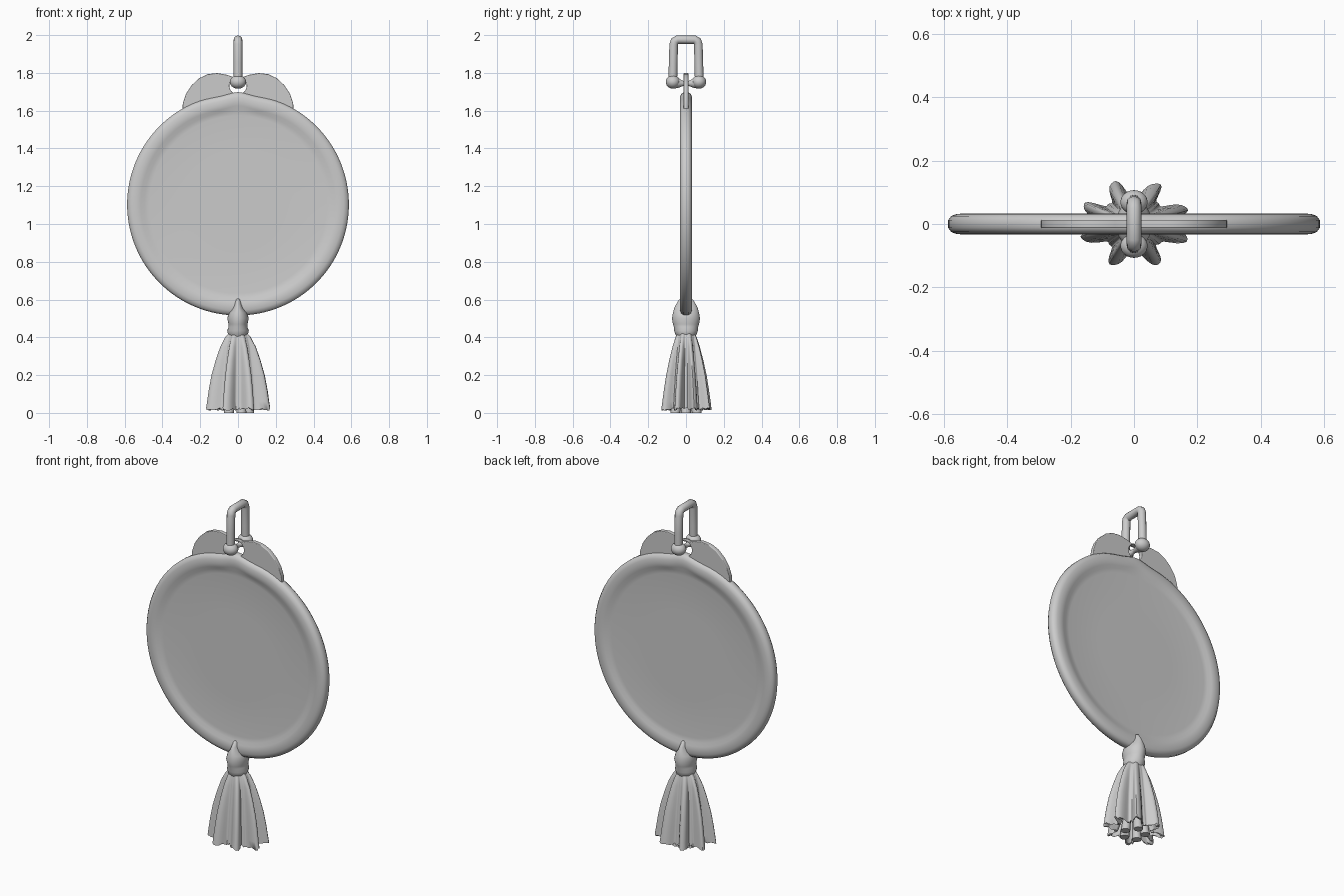
import bpy, bmesh, math, random
from mathutils import Vector

random.seed(4)
if "Cube" in bpy.data.objects:
    bpy.data.objects.remove(bpy.data.objects["Cube"])

grey = bpy.data.materials.new("plain_grey")
grey.use_nodes = True
COLOUR = (0.6, 0.6, 0.6, 1)
grey.diffuse_color = COLOUR
grey.node_tree.nodes["Principled BSDF"].inputs["Base Color"].default_value = COLOUR


def finish(obj, angle=40):
    obj.data.materials.clear()
    obj.data.materials.append(grey)
    bpy.ops.object.select_all(action="DESELECT")
    obj.select_set(True)
    bpy.context.view_layer.objects.active = obj
    bpy.ops.object.shade_smooth_by_angle(angle=math.radians(angle))


def loft(name, rings, angle=40):
    """Skin closed rings of points in order and cap both ends."""
    bm = bmesh.new()
    loops = [[bm.verts.new(p) for p in ring] for ring in rings]
    n = len(loops[0])
    for a, b in zip(loops, loops[1:]):
        for i in range(n):
            j = (i + 1) % n
            bm.faces.new((a[i], a[j], b[j], b[i]))
    for end in (loops[0], loops[-1]):
        centre = bm.verts.new(sum((v.co for v in end), Vector()) / n)
        for i in range(n):
            bm.faces.new((end[i], end[(i + 1) % n], centre))
    bmesh.ops.recalc_face_normals(bm, faces=bm.faces)
    mesh = bpy.data.meshes.new(name)
    bm.to_mesh(mesh)
    bm.free()
    obj = bpy.data.objects.new(name, mesh)
    bpy.context.collection.objects.link(obj)
    finish(obj, angle)
    return obj


def curve_to_mesh(name, curve):
    obj = bpy.data.objects.new(name, curve)
    bpy.context.collection.objects.link(obj)
    bpy.ops.object.select_all(action="DESELECT")
    obj.select_set(True)
    bpy.context.view_layer.objects.active = obj
    bpy.ops.object.convert(target="MESH")
    obj = bpy.context.object
    finish(obj)
    return obj


def circle(n):
    return [2 * math.pi * i / n for i in range(n)]


# Round medallion: recessed panel and raised rim on both sides, slight peak on top
def medallion_ring(r, y):
    pts = []
    for a in circle(128):
        x, z = r * math.cos(a), r * math.sin(a)
        if z > 0 and r > 0.51:
            z += 0.022 * math.exp(-(x / 0.07) ** 2) - 0.014 * math.exp(-(x / 0.15) ** 2)
        pts.append((x, y, 1.103 + z))
    return pts


half = [(0.25, 0.019), (0.47, 0.019), (0.495, 0.022), (0.515, 0.03), (0.535, 0.033),
        (0.56, 0.032), (0.578, 0.025), (0.587, 0.012)]
rings = [medallion_ring(r, -y) for r, y in half]
rings += [medallion_ring(r, y) for r, y in reversed(half)]
loft("medallion", rings)

# Two-lobed hanger plate with a round hole
side = [(0.2, 1.52), (0.295, 1.59), (0.292, 1.64), (0.275, 1.69), (0.245, 1.735),
        (0.205, 1.772), (0.16, 1.793), (0.11, 1.799), (0.06, 1.79), (0.025, 1.778)]
outline = side + [(-x, z) for x, z in reversed(side)]
hole = [(0.046 * math.cos(a), 1.732 + 0.046 * math.sin(a)) for a in circle(24)]
plate = bpy.data.curves.new("hanger_plate", "CURVE")
plate.dimensions = "2D"
plate.fill_mode = "BOTH"
plate.extrude = 0.009
plate.bevel_depth = 0.004
plate.offset = -0.004
for points in (outline, hole):
    spline = plate.splines.new("POLY")
    spline.points.add(len(points) - 1)
    for p, (x, z) in zip(spline.points, points):
        p.co = (x, z, 0, 1)
    spline.use_cyclic_u = True
plate_obj = curve_to_mesh("hanger_plate", plate)
plate_obj.rotation_euler.x = math.pi / 2

# Shackle: rounded bar bent front to back
bow = bpy.data.curves.new("shackle_bow", "CURVE")
bow.dimensions = "3D"
bow.bevel_depth = 0.023
bow.bevel_resolution = 4
arm = [(-0.07, 1.75), (-0.068, 1.85), (-0.065, 1.95), (-0.06, 1.967), (-0.045, 1.976)]
path = arm + [(-y, z) for y, z in reversed(arm)]
spline = bow.splines.new("POLY")
spline.points.add(len(path) - 1)
for p, (y, z) in zip(spline.points, path):
    p.co = (0, y, z, 1)
curve_to_mesh("shackle_bow", bow)

# Shackle ends: a knob each side with a tapering pin through the plate
for s, label in ((-1, "front"), (1, "back")):
    bpy.ops.mesh.primitive_uv_sphere_add(segments=24, ring_count=14, radius=1,
                                         location=(0, s * 0.069, 1.752))
    knob = bpy.context.object
    knob.name = label + "_knob"
    knob.scale = (0.043, 0.038, 0.036)
    finish(knob)
    loft(label + "_pin", [[(r * math.cos(a), s * y, z + r * math.sin(a)) for a in circle(16)]
                          for y, r, z in ((0.07, 0.034, 1.75), (0.04, 0.026, 1.747),
                                          (0.02, 0.015, 1.744), (0, 0.012, 1.744))])

# Tassel head: knot that straddles the bottom of the rim
head = [(0.606, 0.007, 0.022), (0.598, 0.015, 0.038), (0.575, 0.022, 0.052),
        (0.555, 0.029, 0.062), (0.53, 0.048, 0.069), (0.5, 0.057, 0.074),
        (0.47, 0.05, 0.069), (0.455, 0.05, 0.064), (0.435, 0.057, 0.063),
        (0.415, 0.052, 0.056), (0.39, 0.04, 0.04)]
loft("tassel_head", [[(rx * math.cos(a), ry * math.sin(a), z) for a in circle(32)]
                     for z, rx, ry in head])

# Tassel skirt: eight uneven pleats that deepen towards an open, ragged hem
FINS = 8
N = 128
lean = [random.uniform(-0.1, 0.1) for _ in range(FINS)]
size = [random.uniform(0.96, 1.04) for _ in range(FINS)]
ragged = [random.uniform(-0.008, 0.008) for _ in range(N)]


def skirt_ring(z, rx, ry, depth, inner=1.0):
    pts = []
    for i, a in enumerate(circle(N)):
        t = a / (2 * math.pi) * FINS
        k = int(t)
        wave = abs(math.sin(math.pi * t)) ** 3
        ripple = 0.06 * math.sin(a * 24 + 1)
        f = inner * ((1 - depth) + depth * wave * size[k] + ripple * depth)
        b = a + lean[k] * wave * depth * 2
        hem = ragged[i] if z < 0.05 else 0
        pts.append((f * rx * math.cos(b), f * ry * math.sin(b), z + hem))
    return pts


skirt = [(0.43, 0.045, 0.045, 0.05), (0.4, 0.072, 0.06, 0.15), (0.35, 0.1, 0.078, 0.25),
         (0.28, 0.126, 0.098, 0.33), (0.2, 0.15, 0.117, 0.37), (0.12, 0.166, 0.131, 0.39),
         (0.06, 0.175, 0.14, 0.4), (0.02, 0.181, 0.146, 0.4)]
rings = [skirt_ring(*row) for row in skirt]
rings += [skirt_ring(0.022, 0.181, 0.146, 0.4, 0.88),
          skirt_ring(0.1, 0.16, 0.13, 0.4, 0.7), skirt_ring(0.25, 0.12, 0.1, 0.35, 0.5)]
loft("tassel_skirt", rings, 50)

# Tassel core: loose inner strands filling the hem
for i, a in enumerate(circle(5)):
    top, low = 0.02, 0.06
    loft("inner_strand_%d" % (i + 1),
         [[(d * math.cos(a) + r * math.cos(b), d * math.sin(a) + r * math.sin(b), z)
           for b in circle(8)] for z, d, r in ((0.3, top, 0.012), (0.15, 0.04, 0.02),
                                               (0.0, low, 0.026))], 60)
